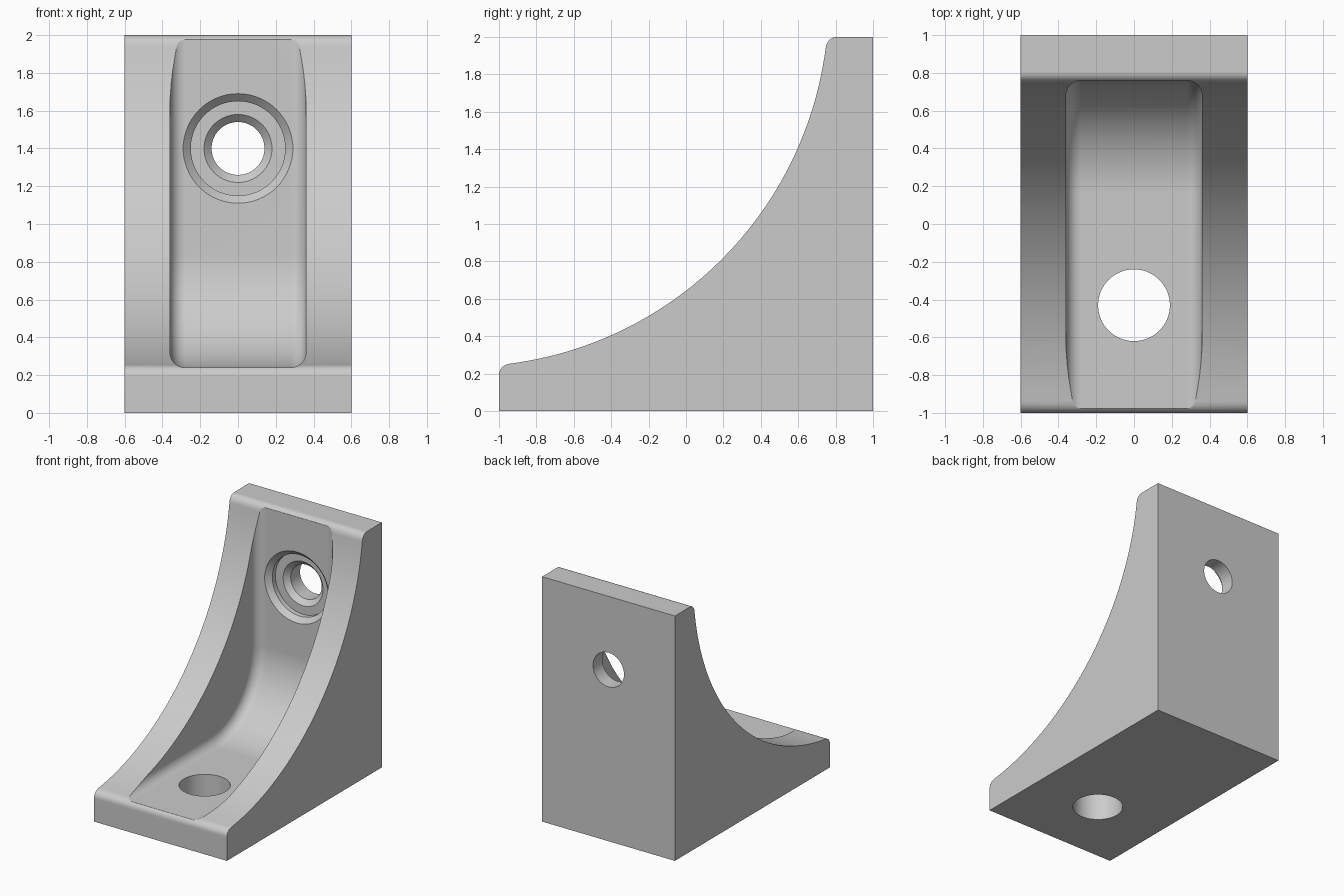
import bpy, bmesh
from math import radians, sin, cos, asin, pi
from mathutils import Vector, Matrix

cube = bpy.data.objects.get("Cube")
if cube:
    bpy.data.objects.remove(cube, do_unlink=True)

HALF_W, POCKET_W = 0.6, 0.36
FLOOR, WALL = 0.24, 0.76      # inner faces of the two plates
POCKET_R, EDGE_R = 0.6, 0.08

grey = bpy.data.materials.new("light_grey")
grey.use_nodes = True
grey.diffuse_color = (0.6, 0.6, 0.6, 1)
grey.node_tree.nodes["Principled BSDF"].inputs["Base Color"].default_value = (0.6, 0.6, 0.6, 1)


def arc(cy, cz, r, a0, a1, n):
    steps = [a0 + (a1 - a0) * i / n for i in range(n + 1)]
    return [(cy + r * cos(a), cz + r * sin(a)) for a in steps]


def add_object(name, bm):
    bmesh.ops.recalc_face_normals(bm, faces=bm.faces)
    mesh = bpy.data.meshes.new(name)
    bm.to_mesh(mesh)
    bm.free()
    mesh.materials.append(grey)
    obj = bpy.data.objects.new(name, mesh)
    bpy.context.collection.objects.link(obj)
    return obj


def prism(points, half):
    """Extrude a (y, z) outline across x."""
    bm = bmesh.new()
    face = bm.faces.new([bm.verts.new((-half, y, z)) for y, z in points])
    ext = bmesh.ops.extrude_face_region(bm, geom=[face])
    moved = [v for v in ext["geom"] if isinstance(v, bmesh.types.BMVert)]
    bmesh.ops.translate(bm, verts=moved, vec=(2 * half, 0, 0))
    return bm


def lathe(name, profile, matrix):
    """Spin a (radius, height) profile into a closed cutter."""
    bm = bmesh.new()
    verts = [bm.verts.new((r, 0, h)) for r, h in profile]
    edges = [bm.edges.new(pair) for pair in zip(verts, verts[1:])]
    bmesh.ops.spin(bm, geom=verts + edges, cent=(0, 0, 0), axis=(0, 0, 1),
                   angle=2 * pi, steps=64, use_duplicate=False)
    bmesh.ops.remove_doubles(bm, verts=bm.verts, dist=1e-5)
    bmesh.ops.transform(bm, matrix=matrix, verts=bm.verts)
    return add_object(name, bm)


# Bracket side outline: big concave arc with a rounded nose at either end
cy, cz, big_r = -1.193, 2.193, 1.956
start = asin((-0.94 - cy) / big_r)
sweep = arc(cy, cz, big_r, -pi / 2 + start, -start, 48)
p0, p1, p2 = Vector((-1, 0.19)), Vector((-1, 0.243)), Vector(sweep[0])
nose = []
for i in range(8):
    t = i / 8
    nose.append(tuple(p0 * (1 - t) ** 2 + p1 * 2 * t * (1 - t) + p2 * t * t))
top_nose = [(1 - z, 1 - y) for y, z in reversed(nose)]
bracket = add_object("corner_bracket", prism(
    [(1, 0), (-1, 0)] + nose + sweep + top_nose + [(1, 2)], HALF_W))

# Pocket between the ribs, with rounded long edges
path = [(-1.3, FLOOR)] + arc(WALL - POCKET_R, FLOOR + POCKET_R, POCKET_R,
                             -pi / 2, 0, 24) + [(WALL, 2.3)]
bm = prism(path + [(-1.3, 2.3)], POCKET_W)


def on_path(v):
    return any(abs(v.co.y - y) + abs(v.co.z - z) < 1e-4 for y, z in path)


bm.normal_update()
long_edges = [e for e in bm.edges
              if abs(e.verts[0].co.x - e.verts[1].co.x) < 1e-4
              and all(on_path(v) for v in e.verts)]
bmesh.ops.bevel(bm, geom=long_edges, offset=EDGE_R, offset_type='OFFSET',
                segments=8, profile=0.5, affect='EDGES')
pocket = add_object("pocket_cutter", bm)

# Plain hole in the base, chamfered counterbore in the upright
base_hole = lathe("base_hole_cutter", [(0, -0.2), (0.19, -0.2), (0.19, 0.5), (0, 0.5)],
                  Matrix.Translation((0, -0.43, 0)))
bore = [(0, -0.04), (0.33, -0.04), (0.25, 0.04), (0.25, 0.08), (0.18, 0.08),
        (0.14, 0.12), (0.14, 0.4), (0, 0.4)]
wall_hole = lathe("wall_hole_cutter", bore,
                  Matrix.Translation((0, WALL, 1.4)) @ Matrix.Rotation(-pi / 2, 4, 'X'))

# Cut the openings
bpy.context.view_layer.objects.active = bracket
for cutter in (pocket, base_hole, wall_hole):
    mod = bracket.modifiers.new(cutter.name, 'BOOLEAN')
    mod.operation, mod.solver, mod.object = 'DIFFERENCE', 'EXACT', cutter
    bpy.ops.object.modifier_apply(modifier=mod.name)
    bpy.data.objects.remove(cutter, do_unlink=True)

# Smooth curves, crisp edges
bpy.ops.object.select_all(action='DESELECT')
bracket.select_set(True)
bpy.ops.object.shade_smooth_by_angle(angle=radians(25))
weighted = bracket.modifiers.new("weighted_normals", 'WEIGHTED_NORMAL')
weighted.keep_sharp = True
